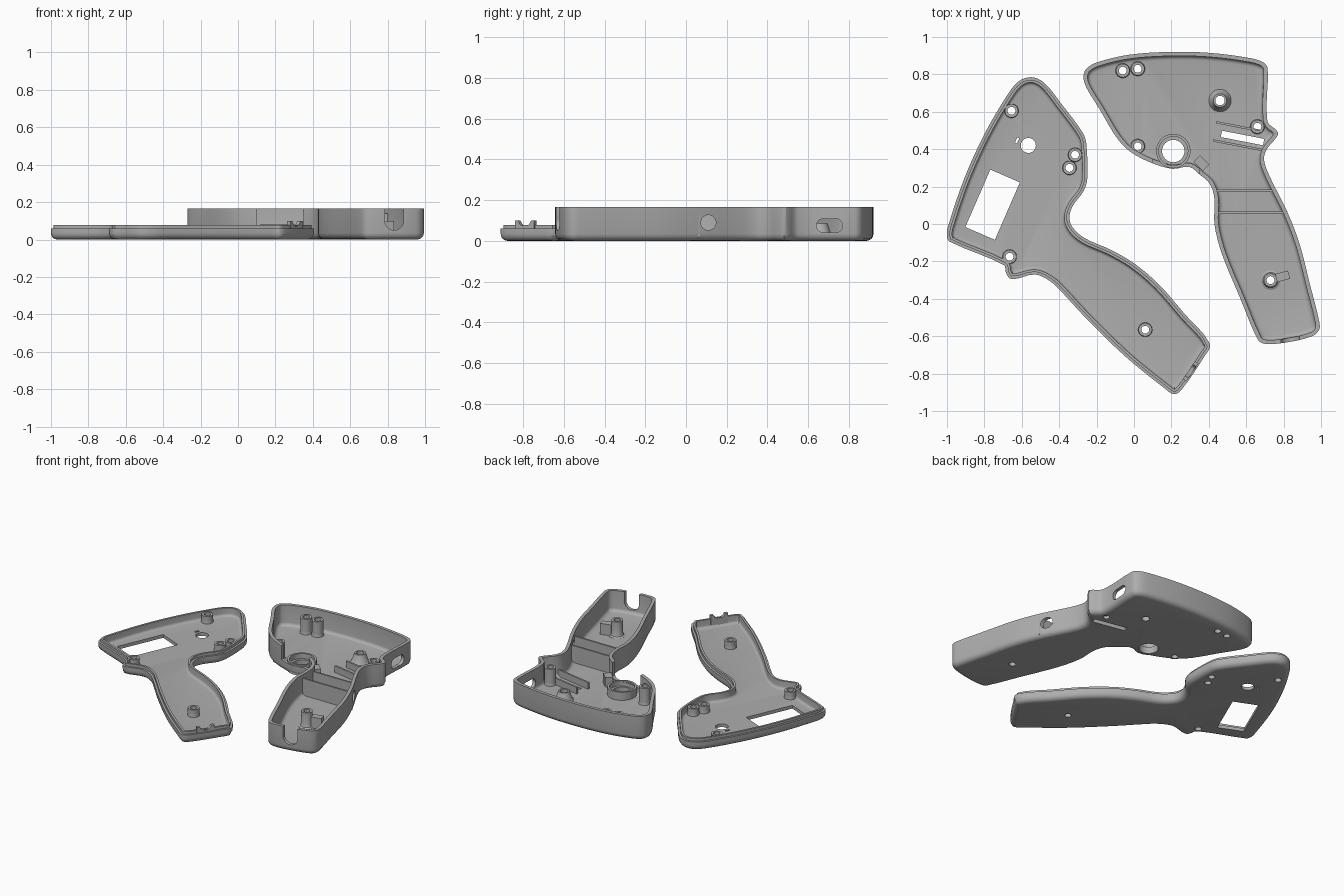
import bpy, bmesh, math
from mathutils import Vector, Matrix
from mathutils.geometry import intersect_point_line

if "Cube" in bpy.data.objects:
    bpy.data.objects.remove(bpy.data.objects["Cube"])

GREY = bpy.data.materials.new("plain_grey")
GREY.diffuse_color = (0.42, 0.42, 0.42, 1)
GREY.use_nodes = True
GREY.node_tree.nodes["Principled BSDF"].inputs["Base Color"].default_value = GREY.diffuse_color


def finish(name, bm):
    bmesh.ops.recalc_face_normals(bm, faces=bm.faces)
    me = bpy.data.meshes.new(name)
    bm.to_mesh(me)
    bm.free()
    me.materials.append(GREY)
    ob = bpy.data.objects.new(name, me)
    bpy.context.collection.objects.link(ob)
    return ob


def box(name, c, size, angle=0):
    bm = bmesh.new()
    m = Matrix.Translation(c) @ Matrix.Rotation(math.radians(angle), 4, 'Z') @ Matrix.Diagonal((*size, 1))
    bmesh.ops.create_cube(bm, size=1, matrix=m)
    return finish(name, bm)


def rod(name, c, r, length, axis='Z', angle=0):
    bm = bmesh.new()
    m = Matrix.Translation(c) @ Matrix.Rotation(math.radians(angle), 4, 'Z')
    if axis == 'X':
        m = m @ Matrix.Rotation(math.pi / 2, 4, 'Y')
    elif axis == 'Y':
        m = m @ Matrix.Rotation(math.pi / 2, 4, 'X')
    bmesh.ops.create_cone(bm, cap_ends=True, segments=32, radius1=r, radius2=r, depth=length, matrix=m)
    return finish(name, bm)


def tube(name, x, y, profile, n=32):
    """Lathe a closed (radius, z) profile around a vertical axis."""
    bm = bmesh.new()
    rings = [[bm.verts.new((x + r * math.cos(2 * math.pi * i / n), y + r * math.sin(2 * math.pi * i / n), z))
              for i in range(n)] for r, z in profile]
    for a, b in zip(rings, rings[1:] + rings[:1]):
        for i in range(n):
            j = (i + 1) % n
            bm.faces.new((a[i], a[j], b[j], b[i]))
    return finish(name, bm)


def post(name, x, y, r, hole, top, flare=0.018):
    return tube(name, x, y, [(hole, 0.006), (r + flare, 0.006), (r + flare, 0.026), (r + flare * 0.3, 0.032),
                             (r, 0.045), (r, top), (hole, top)])


def cut(ob, cutter):
    mod = ob.modifiers.new("cut", 'BOOLEAN')
    mod.operation, mod.solver, mod.object = 'DIFFERENCE', 'EXACT', cutter
    bpy.context.view_layer.objects.active = ob
    bpy.ops.object.modifier_apply(modifier=mod.name)
    bpy.data.objects.remove(cutter)


def smooth_outline(pts, steps=4):
    """Closed curve through the points, tangents scaled to each span."""
    p = [Vector(q) for q in pts]
    n = len(p)
    tan = [(p[(i + 1) % n] - p[i - 1]).normalized() for i in range(n)]
    out = []
    for i in range(n):
        a, b = p[i], p[(i + 1) % n]
        d = (b - a).length
        for s in range(steps):
            t = s / steps
            out.append(a * (2*t**3 - 3*t**2 + 1) + tan[i] * d * (t**3 - 2*t**2 + t)
                       + b * (3*t**2 - 2*t**3) + tan[(i + 1) % n] * d * (t**3 - t**2))
    return out


def inset(p, d):
    """Inset a clockwise outline; points that cross over snap to the nearest good one."""
    n = len(p)
    if d == 0:
        return p

    def gap(q):
        best = 9
        for i in range(n):
            a, b = p[i - 1], p[i]
            if (a - q).length > 0.4:
                continue
            h, t = intersect_point_line(q, a, b)
            h = a if t < 0 else b if t > 1 else h.to_2d()
            best = min(best, (h.to_2d() - q).length)
        return best
    moved = []
    for i in range(n):
        t = (p[(i + 1) % n] - p[i - 1]).normalized()
        moved.append(p[i] + Vector((t.y, -t.x)) * d)
    good = [i for i in range(n) if gap(moved[i]) > d * 0.96]
    return [moved[min(good, key=lambda g: min((g - i) % n, (i - g) % n))] for i in range(n)]


def shell(name, pts, profile):
    """Loft inset copies of the outline along an (inset, z) section, capped at both ends."""
    line = smooth_outline(pts)
    bm = bmesh.new()
    rings = [[bm.verts.new((q.x, q.y, z)) for q in inset(line, d)] for d, z in profile]
    n = len(line)
    for a, b in zip(rings, rings[1:]):
        for i in range(n):
            j = (i + 1) % n
            bm.faces.new((a[i], a[j], b[j], b[i]))
    bm.faces.new(rings[0])
    bm.faces.new(rings[-1])
    bmesh.ops.remove_doubles(bm, verts=bm.verts, dist=0.0004)
    bmesh.ops.dissolve_degenerate(bm, edges=bm.edges, dist=0.0002)
    return finish(name, bm)


def arc(r, d0, z0, down=False):
    """Quarter-round section at a floor edge."""
    s = [(d0 + r * (1 - math.sin(a)), z0 + r * (1 - math.cos(a))) for a in
         (math.radians(k) for k in (0, 22.5, 45, 67.5, 90))]
    return s[::-1] if down else s


# Shallow cover with stepped lip
COVER = [(-.55, .785), (-.48, .755), (-.39, .645), (-.275, .49), (-.255, .43), (-.25, .24), (-.27, .175),
         (-.325, .10), (-.345, .04), (-.33, -.015), (-.265, -.075), (-.13, -.135), (0, -.21), (.135, -.325),
         (.27, -.48), (.405, -.64), (.375, -.71), (.255, -.885), (.215, -.91), (.165, -.88), (-.05, -.705),
         (-.265, -.495), (-.39, -.36), (-.45, -.305), (-.53, -.27), (-.655, -.295), (-.685, -.26),
         (-.695, -.22), (-.985, -.095), (-1, -.065), (-.995, -.015), (-.905, .25), (-.80, .48),
         (-.69, .67), (-.62, .76)]
cover = shell("shallow_cover", COVER, arc(.035, 0, 0) + [(0, .06), (.014, .06), (.014, .078), (.028, .078)]
              + arc(.018, .028, .022, True))
cut(cover, box("window_cutter", (-.756, .103, .02), (.172, .335, .1), -23.5))
cut(cover, rod("dial_cutter", (-.565, .42, .02), .04, .1))
cut(cover, box("key_cutter", (-.625, .447, .02), (.012, .03, .1), -24))
for i, (x, y) in enumerate([(-.655, .605), (-.315, .37), (-.345, .30), (-.665, -.175), (.06, -.565)]):
    post(f"cover_boss_{i}", x, y, .036, .021, .072, .002)
    cut(cover, rod("hole_cutter", (x, y, .02), .021, .1))

# Cable clamp at the cover's grip end
clamp = box("cable_clamp", (.303, -.787, .062), (.115, .022, .074), 55.6)
cut(clamp, rod("clamp_cutter", (.303, -.787, .112), .04, .2, 'X', -34.4))

# Deep housing
HOUSING = [(-.27, .785), (-.255, .83), (-.195, .865), (-.025, .905), (.19, .92), (.405, .915), (.615, .888),
           (.69, .865), (.715, .83), (.713, .55), (.77, .49), (.755, .455), (.71, .40), (.695, .345),
           (.725, .255), (.815, .075), (.885, -.105), (.94, -.32), (.99, -.52), (.99, -.565), (.953, -.6),
           (.805, -.635), (.695, -.64), (.66, -.615), (.565, -.39), (.47, -.16), (.43, 0), (.43, .135),
           (.405, .215), (.35, .265), (.295, .305), (.205, .295), (.085, .33), (-.025, .39), (-.095, .465),
           (-.185, .615), (-.255, .73)]
housing = shell("deep_housing", HOUSING, arc(.035, 0, 0) + [(0, .166), (.022, .166)]
                + arc(.022, .022, .025, True))
# Trigger opening, cable notch, side button hole, side slot, floor slot
cut(housing, box("trigger_cutter", (.225, .29, .14), (.25, .15, .14)))
cut(housing, rod("cable_cutter", (.835, -.62, .1), .05, .14, 'Y'))
cut(housing, box("cable_open_cutter", (.835, -.62, .16), (.098, .14, .12)))
cut(housing, rod("button_cutter", (.80, .11, .09), .037, .2, 'X'))
for y in (.675, .735):
    cut(housing, rod("port_end_cutter", (.715, y, .075), .034, .1, 'X'))
cut(housing, box("port_cutter", (.715, .705, .075), (.098, .06, .067)))
cut(housing, box("floor_slot_cutter", (.58, .46, .02), (.23, .035, .1), -11))
cut(housing, rod("dial_cutter", (.21, .39, .02), .06, .1))

# Screw posts, low cone and dial ring
for i, (x, y, top) in enumerate([(-.06, .82, .13), (.02, .83, .13), (.66, .52, .14), (.02, .415, .14),
                                 (.73, -.30, .13)]):
    post(f"housing_post_{i}", x, y, .036, .021, top, .016 if i == 4 else .003)
    cut(housing, rod("hole_cutter", (x, y, .02), .021, .1))
tube("low_cone", .46, .66, [(.025, .006), (.06, .006), (.06, .026), (.05, .04), (.036, .085), (.025, .085)])
cut(housing, rod("hole_cutter", (.46, .66, .02), .025, .1))
tube("dial_ring", .21, .39, [(.06, .008), (.092, .008), (.092, .08), (.078, .08), (.078, .045), (.06, .045)])

# Ribs beside the floor slot, post rib, grip cross walls and trigger stop
box("rib_upper", (.563, .52, .045), (.25, .012, .05), -11)
box("rib_lower", (.56, .42, .045), (.28, .012, .05), -11)
box("post_rib", (.795, -.28, .06), (.07, .045, .08), 15)
box("cross_wall_upper", (.587, .178, .08), (.32, .012, .12))
box("cross_wall_lower", (.635, .06, .08), (.37, .012, .12))
box("trigger_stop", (.36, .325, .055), (.07, .05, .07), -45)

for ob in bpy.context.scene.objects:
    ob.select_set(True)
bpy.context.view_layer.objects.active = housing
bpy.ops.object.shade_smooth_by_angle(angle=math.radians(32))
